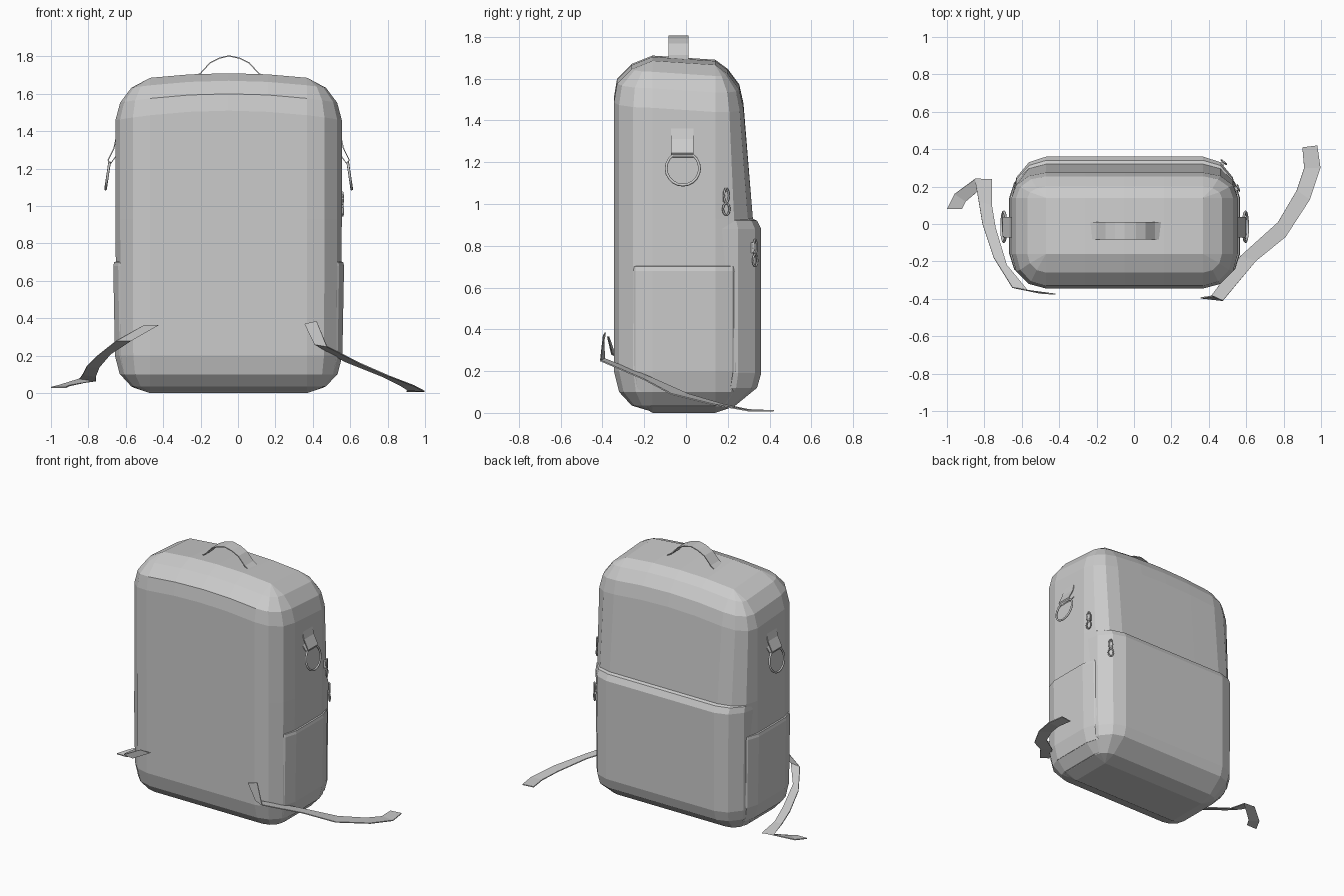
import bpy, bmesh, math
from mathutils import Vector

if "Cube" in bpy.data.objects:
    bpy.data.objects.remove(bpy.data.objects["Cube"])

CX, HX, YF, YB = -0.05, 0.42, -0.16, 0.14   # inner rectangle of the rounded plan


def finish(name, bm):
    bmesh.ops.recalc_face_normals(bm, faces=bm.faces[:])
    me = bpy.data.meshes.new(name)
    bm.to_mesh(me)
    bm.free()
    ob = bpy.data.objects.new(name, me)
    bpy.context.collection.objects.link(ob)
    return ob


def ring_points(z, rx, rf, rb, crown):
    """Rounded rectangle with four-point corners and three mid points per long side."""
    pts = []
    corners = [(1, YF, rf, -90), (1, YB, rb, 0), (-1, YB, rb, 90), (-1, YF, rf, 180)]
    for i, (sx, y0, ry, a0) in enumerate(corners):
        for k in range(4):
            a = math.radians(a0 + 30 * k)
            pts.append([CX + sx * HX + rx * math.cos(a), y0 + ry * math.sin(a)])
        if i in (1, 3):
            y = pts[-1][1]
            pts += [[CX + sx * HX * (1 - 0.5 * k), y] for k in (1, 2, 3)]
    out = []
    for x, y in pts:
        lift = 0.05 * (1 - min(1, abs(x - CX) / 0.6) ** 2) - 0.02 * max(0, y - YF) / 0.3
        out.append((x, y, z + crown * lift))
    return out


def loft(name, rings):
    bm = bmesh.new()
    rows = [[bm.verts.new(p) for p in ring_points(*r)] for r in rings]
    n = len(rows[0])
    for a, b in zip(rows, rows[1:]):
        for i in range(n):
            j = (i + 1) % n
            bm.faces.new((a[i], a[j], b[j], b[i]))
    # Caps: strips across the flat, plus the two rounded ends
    for r in (rows[0], rows[-1]):
        front = [r[i] for i in (0, 21, 20, 19, 18)]
        back = [r[i] for i in (7, 8, 9, 10, 11)]
        for i in range(4):
            bm.faces.new((front[i], front[i + 1], back[i + 1], back[i]))
        bm.faces.new(r[0:8])
        bm.faces.new(r[11:19])
    bmesh.ops.remove_doubles(bm, verts=bm.verts[:], dist=0.0005)
    return finish(name, bm)


def ribbon(name, pairs, thick=0.006):
    bm = bmesh.new()
    rows = [(bm.verts.new(a), bm.verts.new(b)) for a, b in pairs]
    for (a, b), (c, d) in zip(rows, rows[1:]):
        bm.faces.new((a, b, d, c))
    ob = finish(name, bm)
    m = ob.modifiers.new("thickness", 'SOLIDIFY')
    m.thickness = thick
    m.offset = 0
    return ob


def wire_loop(name, pts, radius):
    cu = bpy.data.curves.new(name, 'CURVE')
    cu.dimensions = '3D'
    cu.bevel_depth = radius
    cu.bevel_resolution = 1
    sp = cu.splines.new('POLY')
    sp.points.add(len(pts) - 1)
    for p, c in zip(sp.points, pts):
        p.co = (*c, 1)
    sp.use_cyclic_u = True
    ob = bpy.data.objects.new(name, cu)
    bpy.context.collection.objects.link(ob)
    return ob


# Main body: (z, side radius, front radius, back radius, crown)
loft("bag_body", [
    (0.005, 0, 0, 0, 0), (0.035, 0.10, 0.10, 0.08, 0), (0.10, 0.16, 0.16, 0.15, 0),
    (0.20, 0.18, 0.185, 0.19, 0), (0.93, 0.185, 0.185, 0.18, 0),
    (1.46, 0.185, 0.185, 0.135, 1), (1.55, 0.16, 0.17, 0.115, 1),
    (1.62, 0.10, 0.10, 0.06, 1), (1.66, 0, 0, 0, 1)])

# Large pocket wrapped over the lower back
loft("back_pocket", [
    (0.0, 0, 0, 0, 0), (0.03, 0.09, 0.05, 0.09, 0), (0.12, 0.16, 0.1, 0.20, 0),
    (0.19, 0.175, 0.1, 0.22, 0), (0.88, 0.183, 0.1, 0.22, 0),
    (0.92, 0.182, 0.1, 0.20, 0), (0.935, 0.17, 0.1, 0.165, 0)])

# Side pockets: one sleeve that only shows on both flanks
loft("side_pockets", [
    (0.10, 0.162, 0.14, 0.14, 0), (0.20, 0.188, 0.165, 0.165, 0),
    (0.68, 0.197, 0.165, 0.165, 0), (0.70, 0.192, 0.165, 0.165, 0),
    (0.705, 0.178, 0.16, 0.16, 0)])

# Top carry handle
path = [(-0.25, 1.68), (-0.20, 1.71), (-0.15, 1.765), (-0.10, 1.79), (-0.05, 1.803),
        (0.01, 1.79), (0.06, 1.765), (0.11, 1.71), (0.16, 1.68)]
ribbon("carry_handle", [((x, -0.083, z), (x, 0.012, z)) for x, z in path])

# Loose lower straps
ribbon("left_strap", [
    ((-0.50, -0.37, 0.365), (-0.42, -0.375, 0.365)),
    ((-0.65, -0.34, 0.28), (-0.57, -0.355, 0.28)),
    ((-0.75, -0.18, 0.20), (-0.68, -0.22, 0.21)),
    ((-0.81, 0.00, 0.14), (-0.74, -0.02, 0.14)),
    ((-0.83, 0.12, 0.10), (-0.76, 0.10, 0.09)),
    ((-0.85, 0.24, 0.075), (-0.76, 0.24, 0.065)),
    ((-0.96, 0.16, 0.04), (-0.90, 0.12, 0.04)),
    ((-1.00, 0.08, 0.03), (-0.92, 0.08, 0.03))])
ribbon("right_strap", [
    ((0.355, -0.395, 0.37), (0.42, -0.385, 0.385)),
    ((0.41, -0.39, 0.26), (0.475, -0.41, 0.25)),
    ((0.57, -0.17, 0.17), (0.65, -0.20, 0.16)),
    ((0.77, 0.01, 0.09), (0.81, -0.07, 0.09)),
    ((0.87, 0.18, 0.04), (0.94, 0.13, 0.04)),
    ((0.91, 0.30, 0.015), (0.997, 0.30, 0.01)),
    ((0.90, 0.41, 0.01), (0.98, 0.42, 0.01))])

# D-rings hanging from webbing tabs on both sides
for side, s in (("left", -1), ("right", 1)):
    pts = []
    for k in range(17):
        a = math.radians(53 - 286 * k / 16)
        y, z = -0.015 + 0.08 * math.cos(a), 1.17 + 0.08 * math.sin(a)
        pts.append((CX + s * (0.635 + 0.15 * (1.245 - z)), y, z))
    wire_loop(side + "_d_ring", pts, 0.007)
    tab = [(0.60, 1.37), (0.613, 1.31), (0.645, 1.245), (0.632, 1.225), (0.60, 1.27)]
    ribbon(side + "_ring_tab",
           [((CX + s * x, -0.072, z), (CX + s * x, 0.037, z)) for x, z in tab])


# Zip pulls on the right flank: slider block, link and pull loop
def zip_pull(name, x, y, z, turn):
    out = Vector((math.cos(turn), math.sin(turn), 0))
    along = Vector((-math.sin(turn), math.cos(turn), 0))
    base = Vector((x, y, z))
    for part, dz, w, h in (("link", 0.03, 0.012, 0.035), ("loop", -0.035, 0.017, 0.028)):
        pts = [base + out * 0.008 + along * (w * math.cos(t)) + Vector((0, 0, dz + h * math.sin(t)))
               for t in (math.tau * k / 10 for k in range(10))]
        wire_loop(name + "_" + part, pts, 0.005)
    bpy.ops.mesh.primitive_cube_add(size=1, location=base + Vector((0, 0, 0.025)),
                                    rotation=(0, 0, turn))
    ob = bpy.context.object
    ob.name = name + "_slider"
    ob.scale = (0.02, 0.022, 0.05)


zip_pull("main_zip", 0.55, 0.19, 1.01, math.radians(20))
zip_pull("pocket_zip", 0.475, 0.325, 0.765, math.radians(50))
